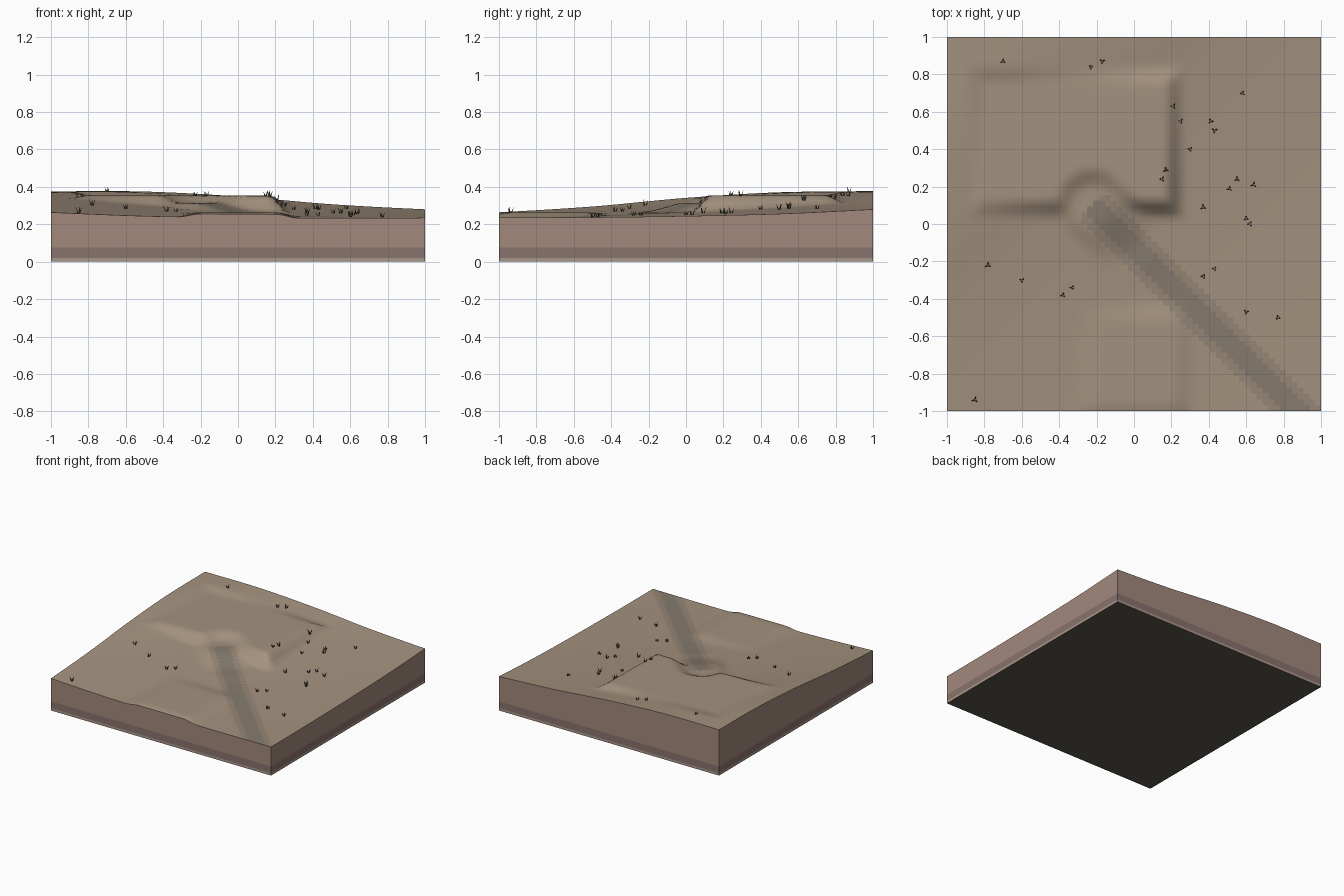
import bpy, bmesh, math, random
from mathutils import Vector

if "Cube" in bpy.data.objects:
    bpy.data.objects.remove(bpy.data.objects["Cube"])

random.seed(4)
N = 64


def material(name, rgb):
    m = bpy.data.materials.new(name)
    m.diffuse_color = (*rgb, 1)
    m.use_nodes = True
    m.node_tree.nodes["Principled BSDF"].inputs["Base Color"].default_value = m.diffuse_color
    return m


def make_object(name, bm, mats, smooth=False):
    me = bpy.data.meshes.new(name)
    bm.to_mesh(me)
    bm.free()
    ob = bpy.data.objects.new(name, me)
    bpy.context.collection.objects.link(ob)
    for m in mats:
        me.materials.append(m)
    for p in me.polygons:
        p.use_smooth = smooth
    return ob


# --- Height field -----------------------------------------------------------
def smooth(t):
    t = max(0.0, min(1.0, t))
    return t * t * (3 - 2 * t)


def mix(a, b, t):
    return a + (b - a) * t


# hillside profile along the falling diagonal (x - y)
SLOPE = [(-2, .376), (-1.5, .373), (-1, .345), (-.5, .301), (0, .272),
         (.5, .25), (1, .24), (1.5, .235), (2, .235)]


def slope(u):
    i = max(0, min(7, int((u + 2) / .5)))
    h = [SLOPE[max(0, min(8, k))][1] for k in range(i - 1, i + 3)]
    t = (u - SLOPE[i][0]) / .5
    return h[1] + .5 * t * (h[2] - h[0] + t * (2 * h[0] - 5 * h[1] + 4 * h[2] - h[3]
                                             + t * (3 * (h[1] - h[2]) + h[3] - h[0])))


def pad_weight(x, y, x0, x1, y0, y1, falloff, rounded):
    dx, dy = max(x0 - x, x - x1, 0), max(y0 - y, y - y1, 0)
    d = math.hypot(dx, dy) if rounded else max(dx, dy)
    return 1 - smooth(d / falloff)


ROAD_A, ROAD_B = Vector((-.22, .1)), Vector((.87, -1.0))
ROAD_DIR = (ROAD_B - ROAD_A).normalized()


def road_coords(x, y):
    p = Vector((x, y)) - ROAD_A
    along = p.dot(ROAD_DIR)
    return along, abs(p.x * ROAD_DIR.y - p.y * ROAD_DIR.x)


def height(x, y):
    z = slope(x - y) + .004 * (x + y)
    z = mix(z, .355, pad_weight(x, y, -.79, .16, .14, .74, .11, False))
    z = mix(z, .263, pad_weight(x, y, -.2, .2, -.95, -.53, .13, True))
    # landing cut into the upper pad, with a short ramp to the track
    along, across = road_coords(x, y)
    d = math.hypot(max(0, -along, along - .3), across)
    level = mix(.315, .262, smooth((along - .05) / .3))
    return mix(z, level, 1 - smooth((d - .09) / .12))


# --- Colours ----------------------------------------------------------------
soil = material("soil", (.37, .29, .21))
track_edge = material("track_edge", (.30, .24, .18))
track = material("track", (.24, .20, .155))
clay = material("clay", (.36, .25, .20))
dark_clay = material("dark_clay", (.25, .17, .155))
pale_clay = material("pale_clay", (.40, .31, .25))
base_grey = material("base_grey", (.10, .09, .075))
grass = material("grass", (.05, .055, .03))

# --- Ground surface ---------------------------------------------------------
bm = bmesh.new()
bmesh.ops.create_grid(bm, x_segments=N, y_segments=N, size=1)
for v in bm.verts:
    v.co.z = height(v.co.x, v.co.y)
for f in bm.faces:
    c = f.calc_center_median()
    along, across = road_coords(c.x, c.y)
    if along > 0:
        f.material_index = 2 if across < .06 else 1 if across < .095 else 0
make_object("ground", bm, [soil, track_edge, track], True)

# --- Soil layers around the sides -------------------------------------------
steps = [-1 + 2 * i / N for i in range(N)]
rim = ([(t, -1) for t in steps] + [(1, t) for t in steps]
       + [(-t, 1) for t in steps] + [(-1, -t) for t in steps])


def layer(name, low, high, mat):
    bm = bmesh.new()
    bottom = [bm.verts.new((x, y, low)) for x, y in rim]
    top = [bm.verts.new((x, y, high or height(x, y))) for x, y in rim]
    n = len(rim)
    for i in range(n):
        j = (i + 1) % n
        bm.faces.new((bottom[i], bottom[j], top[j], top[i]))
    make_object(name, bm, [mat])


layer("lower_layer", 0, .02, pale_clay)
layer("middle_layer", .02, .075, dark_clay)
layer("upper_layer", .075, None, clay)

# --- Underside --------------------------------------------------------------
bm = bmesh.new()
bmesh.ops.create_grid(bm, x_segments=1, y_segments=1, size=1)
bmesh.ops.reverse_faces(bm, faces=bm.faces)
make_object("underside", bm, [base_grey])

# --- Grass tufts: three leaning blades each ---------------------------------
TUFTS = [(-.70, .87), (-.23, .84), (-.17, .87), (-.78, -.22), (-.60, -.30), (-.38, -.38),
         (-.33, -.34), (-.85, -.94), (.21, .63), (.25, .55), (.41, .55), (.43, .50),
         (.58, .70), (.17, .29), (.15, .24), (.30, .40), (.37, .09), (.51, .19), (.55, .24),
         (.64, .21), (.62, 0), (.60, .03), (.37, -.28), (.43, -.24), (.60, -.47), (.77, -.50)]
bm = bmesh.new()
for x, y in TUFTS:
    root = Vector((x, y, height(x, y) - .003))
    turn, size = random.uniform(0, 6.28), random.uniform(.025, .038)
    for k in range(3):
        a = turn + k * math.tau / 3
        out = Vector((math.cos(a), math.sin(a), 0))
        side = Vector((-out.y, out.x, 0)) * .005
        foot = root + out * .003
        base = [bm.verts.new(foot + o) for o in (side, -side, out * .006)]
        tip = bm.verts.new(foot + out * size * .45 + Vector((0, 0, size)))
        for i in range(3):
            bm.faces.new((base[i], base[(i + 1) % 3], tip))
bmesh.ops.recalc_face_normals(bm, faces=bm.faces)
make_object("grass_tufts", bm, [grass])
